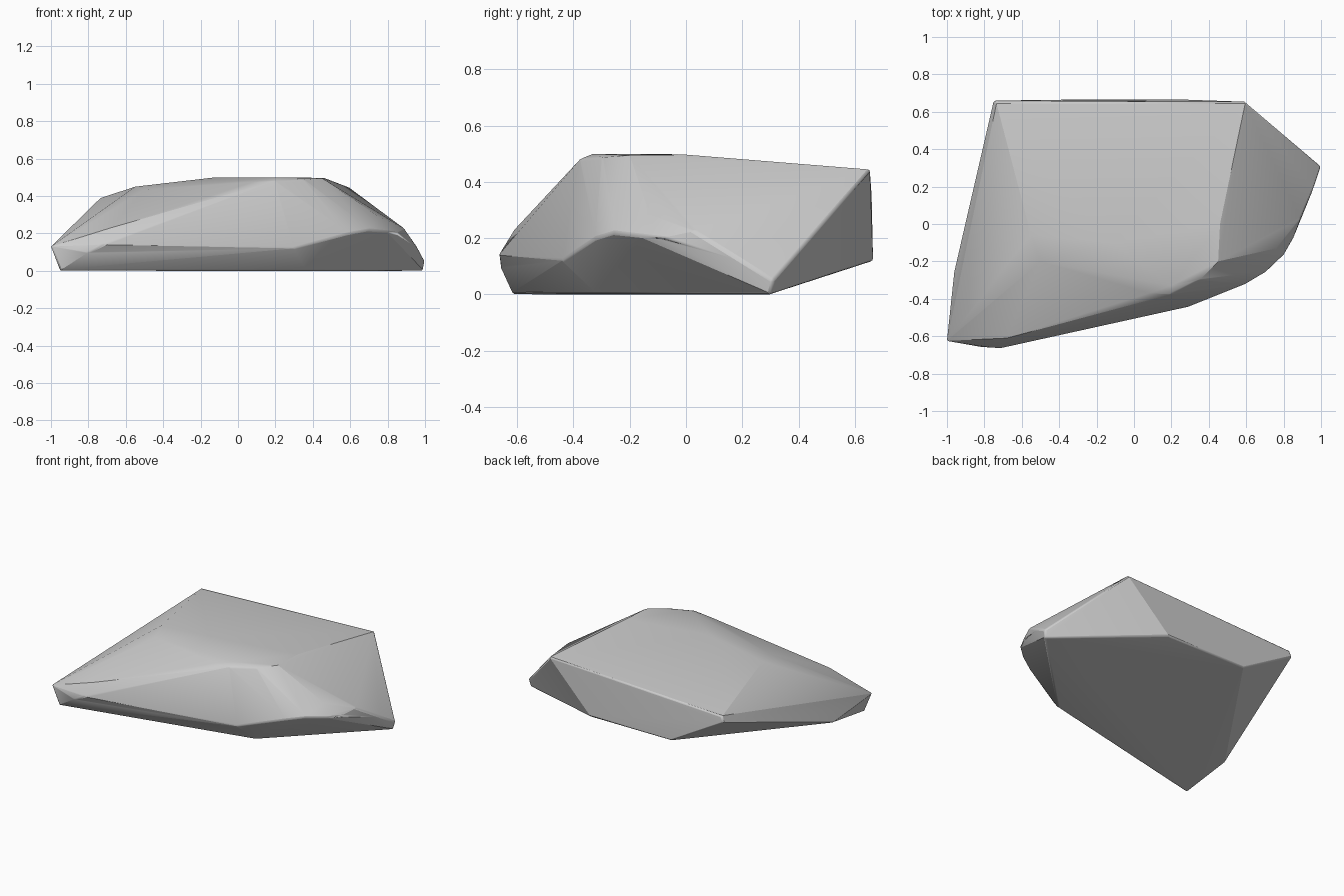
import bpy, bmesh, math

if "Cube" in bpy.data.objects:
    bpy.data.objects.remove(bpy.data.objects["Cube"])

# Key corners of the boulder, grouped by region
plateau = [(-.12, -.1, .5), (.2, -.33, .5), (.35, -.3, .487), (.45, -.2, .495), (.46, 0, .497),
           (-.55, -.06, .45)]
shoulder = [(.08, -.37, .475), (.2, -.375, .482), (-.5, -.2, .435),
            (.76, -.13, .285), (.89, .03, .225), (.96, .19, .125)]
back = [(.595, .655, .445), (-.735, .655, .39), (-.75, .66, .35), (.27, .665, .12), (-.35, .665, .12)]
belly = [(1, .31, .05), (.845, -.09, .2), (.8, -.17, .21), (.71, -.255, .22), (.6, -.32, .2),
         (.3, -.44, .12), (-.72, -.665, .14), (-.8, -.66, .1), (-1, -.625, .13),
         (-.68, -.61, .23), (-.96, -.25, .06)]
base = [(.99, .3, 0), (.36, -.32, 0), (-.95, -.615, 0)]

# Hewn boulder body: hull of the corners
bm = bmesh.new()
for p in plateau + shoulder + back + belly + base:
    bm.verts.new(p)
bmesh.ops.convex_hull(bm, input=bm.verts)
bmesh.ops.delete(bm, geom=[v for v in bm.verts if not v.link_faces], context='VERTS')
bmesh.ops.recalc_face_normals(bm, faces=bm.faces)
mesh = bpy.data.meshes.new("boulder")
bm.to_mesh(mesh)
bm.free()
boulder = bpy.data.objects.new("boulder", mesh)
bpy.context.collection.objects.link(boulder)

# Worn edges
bevel = boulder.modifiers.new("worn_edges", 'BEVEL')
bevel.width = .01
bevel.segments = 2
bevel.limit_method = 'ANGLE'
bevel.angle_limit = math.radians(42)

# Soft shading, sharp breaks kept
bpy.context.view_layer.objects.active = boulder
boulder.select_set(True)
bpy.ops.object.shade_smooth_by_angle(angle=math.radians(20))
